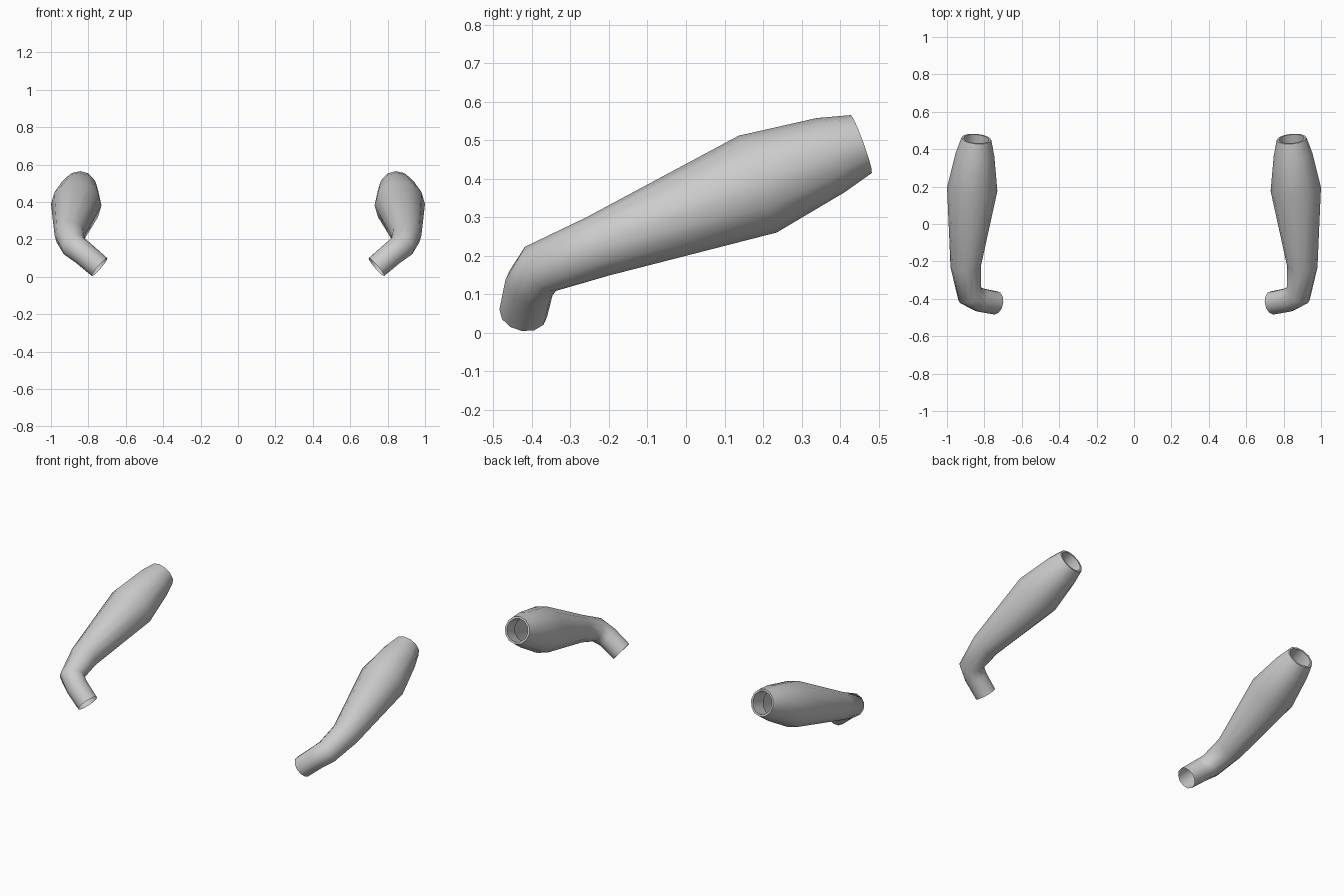
import bpy
import bmesh
from math import cos, sin, pi, radians
from mathutils import Vector

if "Cube" in bpy.data.objects:
    bpy.data.objects.remove(bpy.data.objects["Cube"], do_unlink=True)

SIDES = 12

# Centre line of the left pipe from its rear mouth to its front inlet: x, y, z, radius
PATH = [
    (0.843, 0.455, 0.490, 0.080),
    (0.850, 0.375, 0.461, 0.103),
    (0.865, 0.186, 0.386, 0.135),
    (0.900, -0.230, 0.224, 0.081),
    (0.878, -0.378, 0.166, 0.070),
    (0.824, -0.406, 0.124, 0.065),
    (0.740, -0.422, 0.052, 0.063),
]

metal = bpy.data.materials.new("grey metal")
metal.use_nodes = True
grey = (0.6, 0.6, 0.6, 1.0)
metal.diffuse_color = grey
metal.node_tree.nodes["Principled BSDF"].inputs["Base Color"].default_value = grey


def path_tangents(points):
    """Direction at each point, bisecting the bends."""
    steps = [(b - a).normalized() for a, b in zip(points, points[1:])]
    inner = [(a + b).normalized() for a, b in zip(steps, steps[1:])]
    return [steps[0]] + inner + [steps[-1]]


def build_pipe(name, side):
    points = [Vector((side * x, y, z)) for x, y, z, r in PATH]
    radii = [p[3] for p in PATH]
    tangents = path_tangents(points)

    # Inner wall and lip of the rear mouth come before the outer shell
    mouth, axis = points[0], tangents[0]
    rings = [(mouth + axis * 0.1, axis, 0.07), (mouth, axis, 0.068)]
    rings += list(zip(points, tangents, radii))

    bm = bmesh.new()
    across = Vector((1, 0, 0))
    previous = None
    for centre, direction, radius in rings:
        across = (across - direction * across.dot(direction)).normalized()
        up = direction.cross(across)
        ring = []
        for i in range(SIDES):
            a = 2 * pi * i / SIDES
            ring.append(bm.verts.new(centre + radius * (across * cos(a) + up * sin(a))))
        if previous:
            for i in range(SIDES):
                j = (i + 1) % SIDES
                bm.faces.new((previous[i], previous[j], ring[j], ring[i]))
        previous = ring
    bmesh.ops.recalc_face_normals(bm, faces=bm.faces)

    # Outer shell must face outward
    bm.faces.ensure_lookup_table()
    face = bm.faces[SIDES * 3]
    if face.normal.dot(face.calc_center_median() - (points[1] + points[2]) / 2) < 0:
        bmesh.ops.reverse_faces(bm, faces=bm.faces)

    mesh = bpy.data.meshes.new(name)
    bm.to_mesh(mesh)
    bm.free()
    mesh.materials.append(metal)
    obj = bpy.data.objects.new(name, mesh)
    bpy.context.collection.objects.link(obj)
    bpy.ops.object.select_all(action="DESELECT")
    obj.select_set(True)
    bpy.context.view_layer.objects.active = obj
    bpy.ops.object.shade_smooth_by_angle(angle=radians(60))


# Mirrored pair
build_pipe("left_exhaust_pipe", 1)
build_pipe("right_exhaust_pipe", -1)
